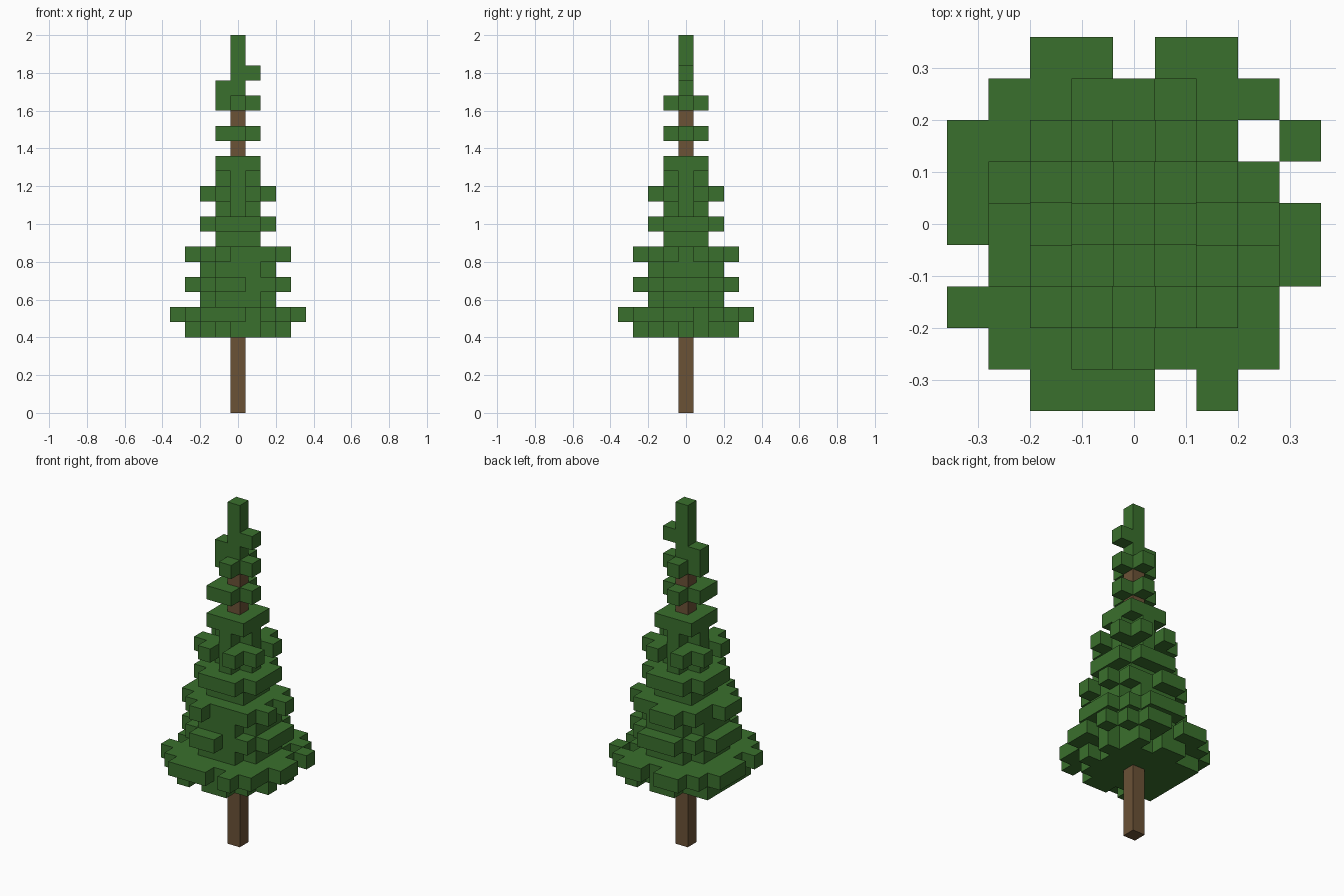
import bpy
import bmesh
from mathutils import Vector

V = 0.08  # edge of one cube

cube = bpy.data.objects.get("Cube")
if cube:
    bpy.data.objects.remove(cube, do_unlink=True)


def material(name, color):
    mat = bpy.data.materials.new(name)
    mat.use_nodes = True
    mat.diffuse_color = color
    mat.node_tree.nodes["Principled BSDF"].inputs["Base Color"].default_value = color
    return mat


def square(half, corners=True):
    span = range(-half, half + 1)
    return {(x, y) for x in span for y in span
            if corners or abs(x) + abs(y) < 2 * half}


def tips(reach, front=(), back=(), left=(), right=()):
    """Single cubes sticking out of the sides of a tier."""
    return ({(x, -reach) for x in front} | {(x, reach) for x in back}
            | {(reach, y) for y in left} | {(-reach, y) for y in right})


def plan(rows):
    """Cells of a tier drawn as text, back row first."""
    half = len(rows) // 2
    return {(x - half, half - y) for y, row in enumerate(rows)
            for x, mark in enumerate(row) if mark == "#"}


def build(name, cells, mat):
    """Skin of a set of cubes, keeping only the outside faces."""
    bm = bmesh.new()
    for cell in cells:
        c = Vector(cell)
        for axis in range(3):
            for sign in (-1, 1):
                n = Vector((0, 0, 0))
                n[axis] = sign
                if tuple(int(i) for i in c + n) in cells:
                    continue
                u = Vector((0, 0, 0))
                u[(axis + 1) % 3] = 0.5
                w = n.cross(u)
                mid = c + n / 2 + Vector((0, 0, 0.5))
                corners = (mid - u - w, mid + u - w, mid + u + w, mid - u + w)
                bm.faces.new([bm.verts.new(p * V) for p in corners])
    bmesh.ops.remove_doubles(bm, verts=bm.verts[:], dist=V / 100)
    bmesh.ops.dissolve_limit(bm, angle_limit=0.01, verts=bm.verts[:], edges=bm.edges[:])
    mesh = bpy.data.meshes.new(name)
    bm.to_mesh(mesh)
    bm.free()
    mesh.materials.append(mat)
    obj = bpy.data.objects.new(name, mesh)
    bpy.context.collection.objects.link(obj)
    return obj


green = material("needle green", (0.042, 0.162, 0.026, 1))
brown = material("bark brown", (0.147, 0.084, 0.037, 1))

sides = (-1, 1)
centre = (-1, 0, 1)
plus = square(1, corners=False)
core = square(2)

# Widest skirt and the ragged tier below it
skirt = plan(["..##.##..",
              ".#######.",
              "#######.#",
              "########.",
              "########.".replace(".", "#"),
              ".########",
              "########.",
              ".#######.",
              "..###.#.."])
under_skirt = plan(["..##.#.",
                    "######.",
                    "#######",
                    "######.",
                    "#######",
                    "######.",
                    ".#.##.."])

# Tiers by level, counted in cubes from the ground
tiers = {
    5: under_skirt,
    6: skirt,
    7: square(2, corners=False),
    8: core | tips(3, centre[:2], centre, centre, centre),
    9: square(2, corners=False),
    10: core | tips(3, centre[:1], centre[:2], sides, centre[:2]),
    11: square(1),
    12: square(2, corners=False),
    13: plus,
    14: square(1) | tips(2, sides, sides, sides, sides),
    15: plus,
    16: square(1),
    18: plus | {(-1, -1)},
    20: plus,
    21: {(-1, 0), (0, 0)},
    22: {(0, 0), (1, 0)},
    23: square(0),
    24: square(0),
}

foliage_cells = {(x, y, z) for z, tier in tiers.items() for x, y in tier}
# Leave the core free for the trunk up to the leader
trunk_cells = {(0, 0, z) for z in range(20)}
build("trunk", trunk_cells, brown)
build("foliage", foliage_cells - trunk_cells, green)
